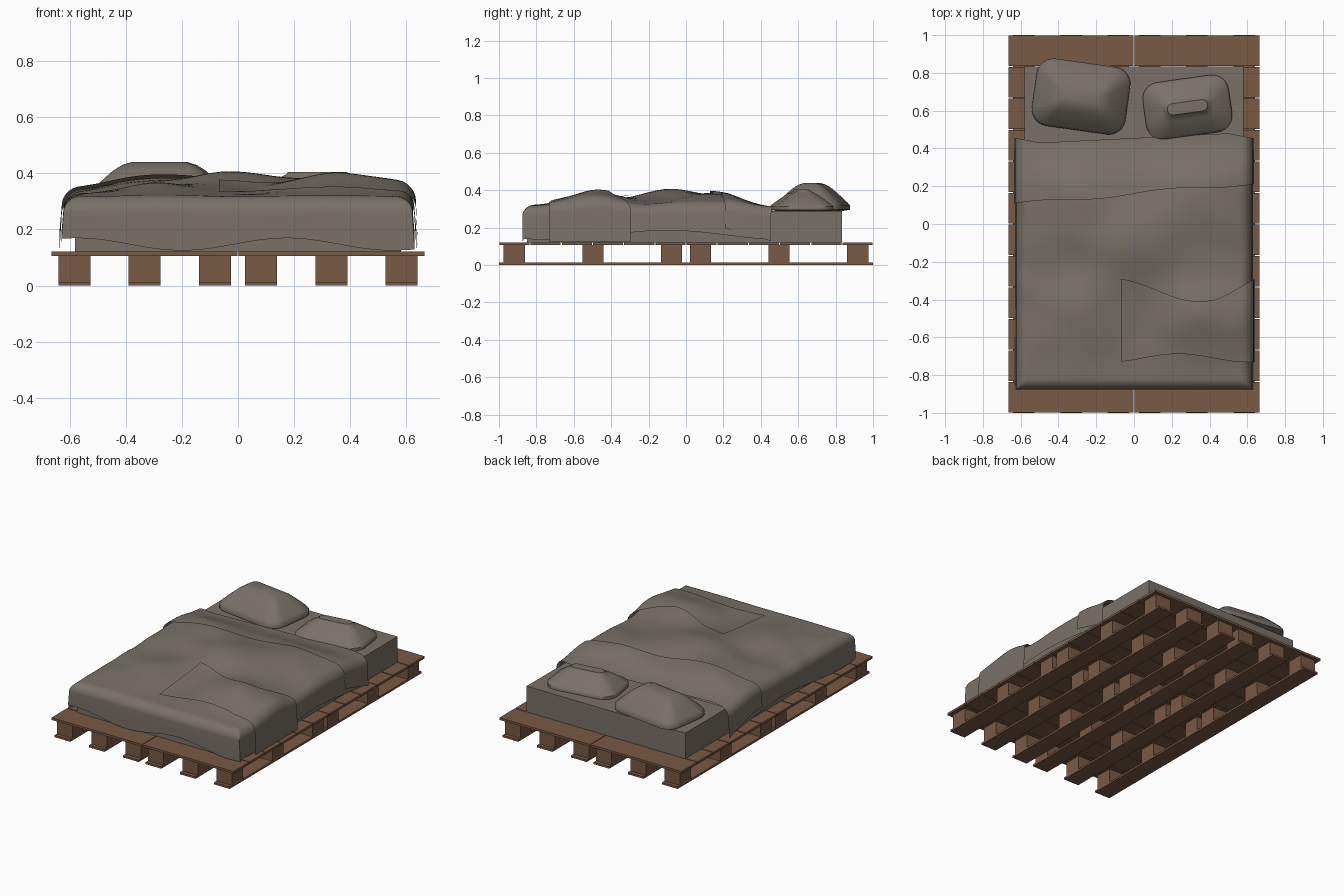
import bpy, bmesh, math
from mathutils import Vector, noise

if "Cube" in bpy.data.objects:
    bpy.data.objects.remove(bpy.data.objects["Cube"])

def material(name, rgb):
    m = bpy.data.materials.new(name)
    m.diffuse_color = (*rgb, 1)
    m.use_nodes = True
    m.node_tree.nodes["Principled BSDF"].inputs["Base Color"].default_value = m.diffuse_color
    return m

WOOD = material("wood", (0.19, 0.10, 0.06))
LINEN = material("linen", (0.19, 0.165, 0.14))

def finish(bm, name, mat, smooth=None):
    bmesh.ops.recalc_face_normals(bm, faces=bm.faces)
    me = bpy.data.meshes.new(name)
    bm.to_mesh(me)
    bm.free()
    me.materials.append(mat)
    ob = bpy.data.objects.new(name, me)
    bpy.context.collection.objects.link(ob)
    if smooth:
        bpy.context.view_layer.objects.active = ob
        ob.select_set(True)
        bpy.ops.object.shade_smooth_by_angle(angle=math.radians(smooth))
        ob.select_set(False)
    return ob

def add_box(bm, x0, x1, y0, y1, z0, z1):
    vs = bmesh.ops.create_cube(bm, size=1)["verts"]
    for v in vs:
        v.co = ((x0 + x1) / 2 + v.co.x * (x1 - x0),
                (y0 + y1) / 2 + v.co.y * (y1 - y0),
                (z0 + z1) / 2 + v.co.z * (z1 - z0))

# Pallets: two by two, each with deck boards, nine blocks and three runners
BX = (0.0825, 0.3325, 0.5825)
BY = (0.0775, 0.4975, 0.9175)
for sx, side in ((-1, "left"), (1, "right")):
    for sy, end in ((-1, "foot"), (1, "head")):
        bm = bmesh.new()
        for i in range(6):
            ya, yb = sorted((sy * (i / 6 + 0.003), sy * ((i + 1) / 6 - 0.003)))
            xa, xb = sorted((sx * 0.002, sx * 0.665))
            add_box(bm, xa, xb, ya, yb, 0.106, 0.121)
        for bx in BX:
            x = sx * bx
            add_box(bm, x - 0.057, x + 0.057, min(0, sy), max(0, sy), 0, 0.013)
            for by in BY:
                y = sy * by
                add_box(bm, x - 0.057, x + 0.057, y - 0.057, y + 0.057, 0.013, 0.106)
        finish(bm, f"pallet_{side}_{end}", WOOD)

# Mattress
bm = bmesh.new()
add_box(bm, -0.58, 0.58, -0.85, 0.835, 0.121, 0.29)
finish(bm, "mattress", LINEN)

# Pillows: rounded rectangles stepped inwards up to a soft hip ridge
def pillow(name, cx, cy, a, b, turn, top):
    steps = [(0.03, 0), (0.0, 0.04), (0.0, 0.2), (0.012, 0.3), (0.05, 0.55),
             (0.09, 0.8), (0.12, 0.93), (b - 0.03, 1.0)]
    bm = bmesh.new()
    rings = []
    for inset, k in steps:
        w, d = a - inset, b - inset
        r = max(0.09 - inset * 0.5, 0.02)
        ring = []
        for q, (qx, qy) in enumerate(((1, 1), (-1, 1), (-1, -1), (1, -1))):
            for j in range(7):
                t = math.radians(q * 90 + j * 15)
                x = qx * (w - r) + r * math.cos(t)
                y = qy * (d - r) + r * math.sin(t)
                ring.append(bm.verts.new((
                    cx + x * math.cos(turn) - y * math.sin(turn),
                    cy + x * math.sin(turn) + y * math.cos(turn),
                    0.29 + k * (top - 0.29))))
        rings.append(ring)
    for lo, hi in zip(rings, rings[1:]):
        for i in range(28):
            j = (i + 1) % 28
            bm.faces.new((lo[i], lo[j], hi[j], hi[i]))
    bm.faces.new(rings[0])
    bm.faces.new(rings[-1])
    finish(bm, name, LINEN, 50)

pillow("pillow_left", -0.28, 0.675, 0.25, 0.18, math.radians(-8), 0.44)
pillow("pillow_right", 0.283, 0.618, 0.23, 0.153, math.radians(8), 0.405)

# Draped cloth: rumpled surface, rounded over the bed edges, with hanging skirts
LUMPS = ((-0.28, -0.48, 0.17, 0.045), (0.0, -0.12, 0.18, 0.07), (0.32, 0.12, 0.22, 0.06),
         (-0.3, 0.12, 0.22, 0.06), (0.32, -0.48, 0.16, 0.065), (0.55, -0.5, 0.12, 0.035))

def rumple(x, y):
    z = 0.318
    for lx, ly, s, h in LUMPS:
        z += h * math.exp(-((x - lx) ** 2 + (y - ly) ** 2) / (2 * s * s) * 1.3)
    calm = min(1, max(0, (y + 0.83) / 0.2))
    z += 0.009 * calm * noise.noise(Vector((x * 5 + y * 3, y * 5 - x * 2, 1)))
    head = min(1, max(0, (y - 0.22) / 0.26))
    return z + (0.302 - z) * head * head * (3 - 2 * head)

def rounding(d, r=0.06):
    k = 1 - min(1, max(0, d / r))
    return r * (1 - math.sqrt(max(0, 1 - k * k)))

def spaced(lo, hi, n):
    return [lo + (hi - lo) * (0.5 - 0.5 * math.cos(math.pi * i / n)) for i in range(n + 1)]

def cloth(name, x0, x1, near, far, lift, hem, n, m, sides):
    bm = bmesh.new()
    xs, vs = spaced(x0, x1, n), spaced(0, 1, m)
    grid = []
    for x in xs:
        col = []
        for v in vs:
            y = near(x) * (1 - v) + far(x) * v
            z = rumple(x, y) + lift
            dl = x - x0 if "left" in sides else 1
            dr = x1 - x if "right" in sides else 1
            df = y - near(x) if "foot" in sides else 1
            z -= max(rounding(dl), rounding(dr), rounding(df))
            col.append(bm.verts.new((x, y, z)))
        grid.append(col)
    for i in range(n):
        for j in range(m):
            bm.faces.new((grid[i][j], grid[i + 1][j], grid[i + 1][j + 1], grid[i][j + 1]))
    # one continuous skirt round the chosen sides
    path = []
    if "left" in sides:
        path += grid[0][::-1]
    if "foot" in sides:
        path += [c[0] for c in grid[1:-1]]
    if "right" in sides:
        path += grid[-1]
    breaks = set() if "foot" in sides else {m}
    prev = path
    for k in (0.5, 1.0):
        row = []
        for p in path:
            flare = 1 + 0.012 * k if abs(p.co.x) > 0.6 else 1
            row.append(bm.verts.new((p.co.x * flare, p.co.y,
                                     p.co.z + (hem(p.co.x, p.co.y) - p.co.z) * k)))
        for i in range(len(path) - 1):
            if i not in breaks:
                bm.faces.new((prev[i], prev[i + 1], row[i + 1], row[i]))
        prev = row
    finish(bm, name, LINEN, 60)

# Main blanket
def blanket_hem(x, y):
    if y < -0.87:
        return 0.147 - 0.022 * math.cos((x + 0.2) * 8.4)
    return 0.16 + 0.025 * math.cos((y + 0.1) * 5)

cloth("blanket", -0.622, 0.622, lambda x: -0.875, lambda x: 0.43,
      0, blanket_hem, 60, 60, ("left", "right", "foot"))

# Turned-back band at the head end
cloth("turned_back_band", -0.628, 0.628, lambda x: 0.16 + 0.09 * x + 0.01 * math.sin(9 * x),
      lambda x: 0.455 + 0.05 * x - 0.03 * max(0, abs(x) - 0.5) / 0.12 * (1 if x > 0 else -1),
      0.012, lambda x, y: 0.2 - 0.07 * max(0, y - 0.2) * 4, 60, 16, ("left", "right"))

# Folded throw over the right foot corner
cloth("corner_throw", -0.068, 0.634,
      lambda x: -0.71 + 0.022 * math.sin((x - 0.05) * 8.5),
      lambda x: -0.35 - 0.06 * math.sin((x - 0.12) * 7) + 0.03 * max(0, x - 0.45) / 0.18,
      0.012, lambda x, y: 0.125, 36, 24, ("right",))
